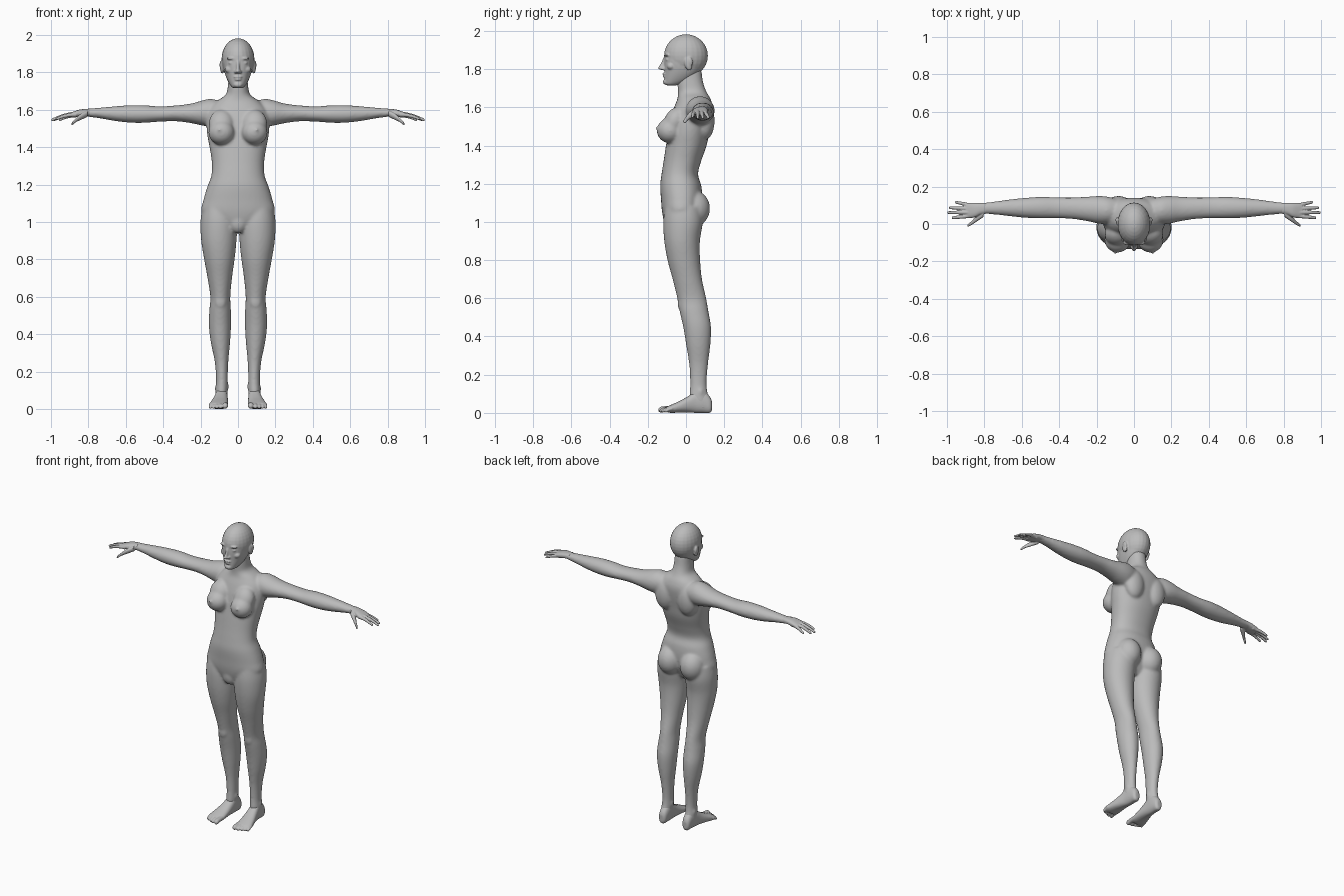
import bpy, bmesh, math
from mathutils import Vector, Matrix

skin = bpy.data.materials.new("plain_grey")
skin.diffuse_color = (0.5, 0.5, 0.5, 1)


def spline(rows, steps=5):
    """Smooth interpolation between cross-section rows."""
    out = []
    for i in range(len(rows) - 1):
        p = [rows[max(0, min(len(rows) - 1, i + k))] for k in (-1, 0, 1, 2)]
        for s in range(steps):
            t = s / steps
            out.append([0.5 * (2 * b + (c - a) * t + (2 * a - 5 * b + 4 * c - d) * t * t
                               + (3 * b - a - 3 * c + d) * t ** 3) for a, b, c, d in zip(*p)])
    return out + [list(rows[-1])]


def loft(bm, axis, rows, side=1, n=28, power=2.0):
    """Rows are (position, low a, high a, low b, high b); side -1 mirrors in x."""
    rings = []
    for t, a0, a1, b0, b1 in spline(rows):
        ring = []
        for k in range(n):
            u = 2 * math.pi * k / n
            c, s = math.cos(u), math.sin(u)
            a = (a0 + a1) / 2 + (a1 - a0) / 2 * math.copysign(abs(c) ** (2 / power), c)
            b = (b0 + b1) / 2 + (b1 - b0) / 2 * math.copysign(abs(s) ** (2 / power), s)
            x, y, z = {'x': (t, a, b), 'y': (a, t, b), 'z': (a, b, t)}[axis]
            ring.append(bm.verts.new((x * side, y, max(z, 0.0))))
        rings.append(ring)
    for r0, r1 in zip(rings, rings[1:]):
        for k in range(n):
            bm.faces.new((r0[k], r0[(k + 1) % n], r1[(k + 1) % n], r1[k]))
    bm.faces.new(rings[0])
    bm.faces.new(rings[-1])


def blob(bm, centre, radii, side=1, tilt=0):
    """Ellipsoid, tilted about x."""
    m = Matrix.Translation((centre[0] * side, centre[1], centre[2])) \
        @ Matrix.Rotation(math.radians(tilt), 4, 'X') @ Matrix.Diagonal((*radii, 1))
    bmesh.ops.create_uvsphere(bm, u_segments=24, v_segments=16, radius=1, matrix=m)


def digit(bm, axis, points, side=1):
    """Finger or toe along points (x, y, z, radius) with a rounded tip."""
    rows = []
    x, y, z, r = points[-1]
    px, py, pz, pr = points[-2]
    d = (Vector((x, y, z)) - Vector((px, py, pz))).normalized() * r
    tips = [(x + d.x * f, y + d.y * f, z + d.z * f, r * g) for f, g in ((0.6, 0.8), (1, 0.3))]
    for x, y, z, r in list(points) + tips:
        if axis == 'x':
            rows.append((x, y - r, y + r, z - r, z + r))
        else:
            rows.append((y, x - r, x + r, z - r, z + r))
    loft(bm, axis, rows, side, 14)


def finish(bm, name, voxel, smooth):
    """Fuse the overlapping forms into one smooth skin."""
    bmesh.ops.recalc_face_normals(bm, faces=bm.faces)
    me = bpy.data.meshes.new(name)
    bm.to_mesh(me)
    bm.free()
    me.materials.append(skin)
    ob = bpy.data.objects.new(name, me)
    bpy.context.collection.objects.link(ob)
    rm = ob.modifiers.new("fuse", 'REMESH')
    rm.mode = 'VOXEL'
    rm.voxel_size = voxel
    rm.use_smooth_shade = True
    sm = ob.modifiers.new("soften", 'SMOOTH')
    sm.factor = 0.5
    sm.iterations = smooth
    for p in me.polygons:
        p.use_smooth = True


# Torso and neck
bm = bmesh.new()
loft(bm, 'z', [
    (0.96, -0.05, 0.05, -0.085, 0.03), (0.99, -0.12, 0.12, -0.11, 0.05),
    (1.05, -0.193, 0.193, -0.125, 0.075), (1.12, -0.184, 0.184, -0.131, 0.085),
    (1.19, -0.163, 0.163, -0.135, 0.08), (1.25, -0.142, 0.142, -0.128, 0.063),
    (1.32, -0.14, 0.14, -0.117, 0.08), (1.40, -0.152, 0.152, -0.105, 0.108),
    (1.47, -0.165, 0.165, -0.093, 0.122), (1.54, -0.168, 0.168, -0.08, 0.135),
    (1.60, -0.155, 0.155, -0.062, 0.14), (1.645, -0.115, 0.115, -0.045, 0.128),
    (1.68, -0.066, 0.066, -0.042, 0.108), (1.73, -0.054, 0.054, -0.045, 0.09),
    (1.80, -0.05, 0.05, -0.04, 0.08)], n=40, power=2.2)
blob(bm, (0, -0.085, 1.0), (0.05, 0.035, 0.06))
for s in (-1, 1):
    # Breasts, buttocks, shoulder blades and collarbones
    blob(bm, (0.088, -0.085, 1.478), (0.07, 0.068, 0.066), s)
    blob(bm, (0.088, -0.06, 1.525), (0.068, 0.055, 0.08), s, -25)
    blob(bm, (0.1, -0.15, 1.492), (0.008, 0.014, 0.008), s)
    blob(bm, (0.082, 0.04, 1.07), (0.08, 0.086, 0.095), s)
    blob(bm, (0.082, 0.1, 1.53), (0.068, 0.05, 0.1), s)
    # Legs
    loft(bm, 'z', [
        (0.02, 0.06, 0.116, 0.05, 0.125), (0.08, 0.056, 0.121, 0.02, 0.118),
        (0.15, 0.055, 0.117, 0.022, 0.108), (0.25, 0.052, 0.124, 0.017, 0.115),
        (0.36, 0.042, 0.146, 0.0, 0.128), (0.45, 0.037, 0.156, -0.015, 0.131),
        (0.53, 0.038, 0.153, -0.033, 0.118), (0.60, 0.041, 0.148, -0.046, 0.106),
        (0.70, 0.032, 0.163, -0.07, 0.084), (0.80, 0.018, 0.181, -0.097, 0.074),
        (0.90, 0.008, 0.197, -0.114, 0.073), (1.0, 0.004, 0.201, -0.119, 0.088),
        (1.08, 0.02, 0.19, -0.11, 0.08)], s, 32)
    blob(bm, (0.094, -0.022, 0.575), (0.032, 0.022, 0.045), s)
    blob(bm, (0.058, 0.065, 0.12), (0.01, 0.014, 0.02), s)
    blob(bm, (0.115, 0.075, 0.11), (0.01, 0.014, 0.02), s)
    # Arms
    loft(bm, 'x', [
        (0.08, 0.01, 0.13, 1.54, 1.64), (0.14, 0.0, 0.146, 1.51, 1.658),
        (0.19, 0.002, 0.15, 1.515, 1.65), (0.25, 0.015, 0.146, 1.528, 1.633),
        (0.33, 0.027, 0.142, 1.538, 1.623), (0.42, 0.031, 0.143, 1.536, 1.618),
        (0.50, 0.03, 0.145, 1.53, 1.624), (0.58, 0.033, 0.14, 1.531, 1.624),
        (0.66, 0.041, 0.132, 1.54, 1.618), (0.74, 0.05, 0.121, 1.554, 1.611),
        (0.80, 0.054, 0.114, 1.562, 1.606), (0.83, 0.056, 0.112, 1.566, 1.603)], s)
finish(bm, "body", 0.0075, 9)

# Head: skull, face and jaw
bm = bmesh.new()
blob(bm, (0, 0.0, 1.87), (0.088, 0.115, 0.112))
loft(bm, 'z', [
    (1.715, -0.02, 0.02, -0.1, -0.05), (1.722, -0.034, 0.034, -0.112, -0.02),
    (1.745, -0.05, 0.05, -0.113, 0.03), (1.78, -0.066, 0.066, -0.112, 0.07),
    (1.82, -0.077, 0.077, -0.114, 0.095), (1.86, -0.081, 0.081, -0.113, 0.105),
    (1.89, -0.076, 0.076, -0.105, 0.1)], n=32, power=2.2)
blob(bm, (0, -0.105, 1.733), (0.024, 0.016, 0.015))
# Nose and lips
loft(bm, 'z', [
    (1.795, -0.012, 0.012, -0.128, -0.1), (1.803, -0.016, 0.016, -0.147, -0.1),
    (1.815, -0.011, 0.011, -0.142, -0.1), (1.835, -0.009, 0.009, -0.129, -0.1),
    (1.862, -0.011, 0.011, -0.117, -0.1)], n=16)
blob(bm, (0, -0.111, 1.775), (0.024, 0.013, 0.006))
blob(bm, (0, -0.110, 1.762), (0.02, 0.013, 0.007))
for s in (-1, 1):
    # Nostril wings, brows, lids, cheeks and ears
    blob(bm, (0.014, -0.118, 1.802), (0.008, 0.012, 0.008), s)
    blob(bm, (0.034, -0.098, 1.874), (0.027, 0.016, 0.008), s)
    blob(bm, (0.034, -0.094, 1.85), (0.017, 0.014, 0.009), s)
    blob(bm, (0.045, -0.078, 1.815), (0.025, 0.022, 0.02), s)
    blob(bm, (0.085, 0.012, 1.828), (0.011, 0.02, 0.036), s, 12)
    blob(bm, (0.09, 0.022, 1.84), (0.009, 0.013, 0.023), s, 12)
finish(bm, "head", 0.0045, 4)

# Hands with four fingers and a thumb
fingers = [((0.885, 0.042, 1.573), (0.968, 0.034, 1.552)),
           ((0.89, 0.062, 1.577), (0.992, 0.061, 1.547)),
           ((0.885, 0.082, 1.575), (0.982, 0.087, 1.547)),
           ((0.875, 0.1, 1.57), (0.95, 0.116, 1.548))]
for s, name in ((-1, "right_hand"), (1, "left_hand")):
    bm = bmesh.new()
    loft(bm, 'x', [
        (0.79, 0.055, 0.113, 1.564, 1.606), (0.82, 0.05, 0.113, 1.566, 1.604),
        (0.85, 0.036, 0.114, 1.561, 1.6), (0.88, 0.032, 0.113, 1.559, 1.59),
        (0.9, 0.034, 0.108, 1.56, 1.582)], s, 24, 2.4)
    for (x0, y0, z0), (x1, y1, z1) in fingers:
        mid = ((x0 + x1) / 2, (y0 + y1) / 2, (z0 + z1) / 2 + 0.004, 0.0098)
        digit(bm, 'x', [(x0 - 0.02, y0, z0, 0.011), (x0, y0, z0, 0.011), mid, (x1, y1, z1, 0.0078)], s)
    digit(bm, 'x', [(0.805, 0.055, 1.58, 0.018), (0.84, 0.03, 1.562, 0.017),
                    (0.865, 0.008, 1.545, 0.0115), (0.885, -0.006, 1.527, 0.009)], s)
    finish(bm, name, 0.0035, 3)

# Feet with five toes
for s, name in ((-1, "right_foot"), (1, "left_foot")):
    bm = bmesh.new()
    loft(bm, 'y', [
        (0.136, 0.075, 0.1, 0.015, 0.06), (0.125, 0.062, 0.112, 0.0, 0.085),
        (0.09, 0.056, 0.118, 0.0, 0.12), (0.05, 0.055, 0.122, 0.0, 0.115),
        (0.015, 0.054, 0.13, 0.002, 0.09), (-0.03, 0.053, 0.143, 0.002, 0.064),
        (-0.075, 0.053, 0.154, 0.0, 0.044), (-0.1, 0.058, 0.152, 0.003, 0.033)], s, 28, 2.3)
    for x, tip, r in ((0.068, -0.13, 0.0155), (0.093, -0.128, 0.0115), (0.113, -0.12, 0.0108),
                      (0.131, -0.112, 0.0102), (0.147, -0.102, 0.0098)):
        digit(bm, 'y', [(x, -0.07, 0.022, r), (x, tip + 0.02, 0.021, r * 0.95), (x, tip, r + 0.002, r)], s)
    finish(bm, name, 0.0042, 3)
